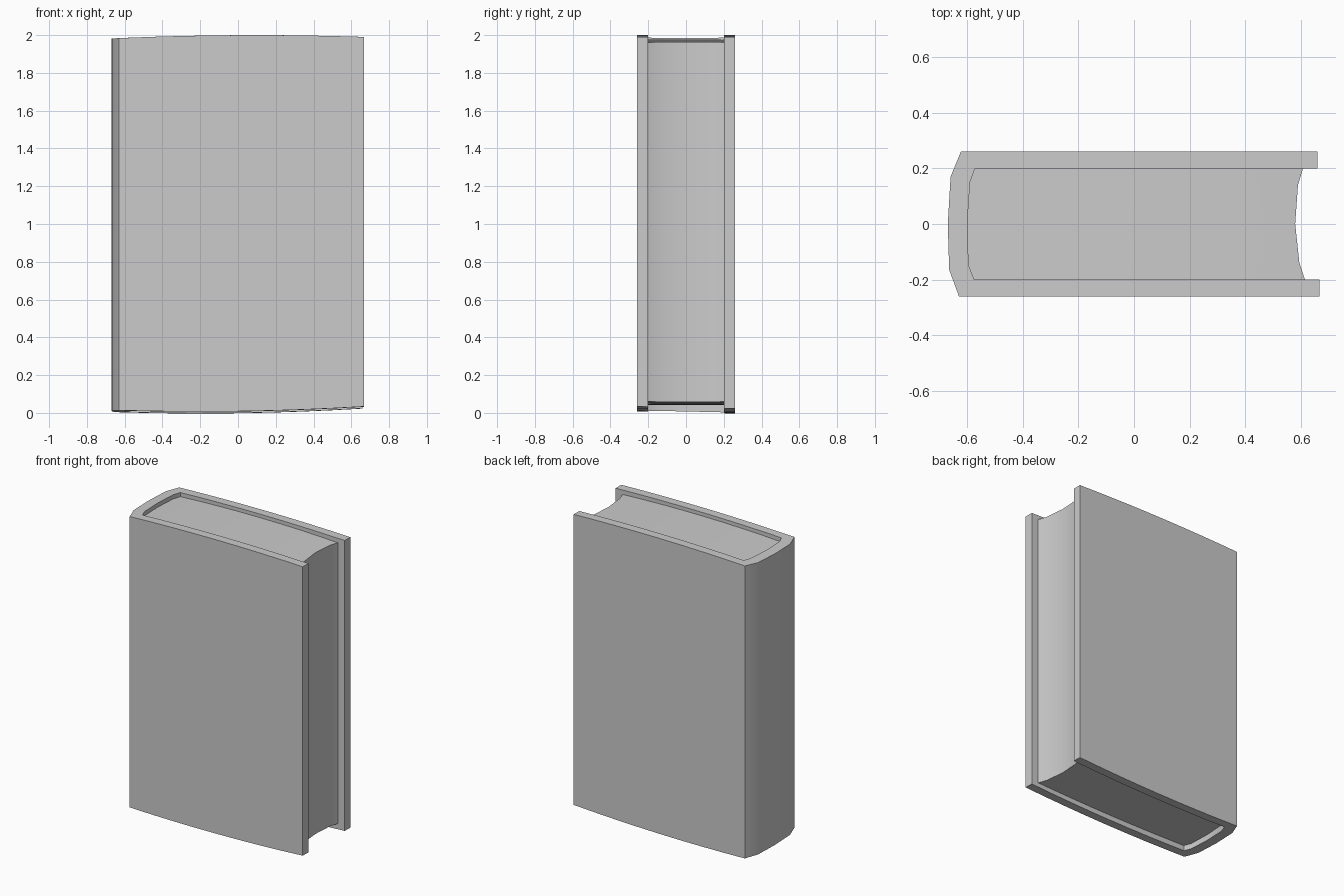
import bpy, bmesh

cube = bpy.data.objects.get("Cube")
if cube:
    bpy.data.objects.remove(cube, do_unlink=True)

grey = bpy.data.materials.new("plain_grey")
grey.use_nodes = True
colour = (0.6, 0.6, 0.6, 1)
grey.diffuse_color = colour
grey.node_tree.nodes["Principled BSDF"].inputs["Base Color"].default_value = colour

SEGMENTS = 8


def lerp(a, b, t):
    return tuple(p + (q - p) * t for p, q in zip(a, b))


def cover_top(x, y):
    return 2 - 0.03 * (x - 0.1) ** 2


def cover_bottom(x, y):
    return 0.006 + 0.035 * (x + 0.2) ** 2 - 0.02 * y - 0.004


def page_top(x, y):
    return 1.976 - 0.045 * (x - 0.05) ** 2


def page_bottom(x, y):
    return 0.042 + 0.03 * (x + 0.15) ** 2


def slab(name, rows, top, bottom):
    """Solid from a grid of plan points, between two gently bowed surfaces."""
    bm = bmesh.new()
    layers = [[[bm.verts.new((x, y, level(x, y))) for x, y in row] for row in rows]
              for level in (top, bottom)]
    n, m = len(rows), len(rows[0])
    for layer in layers:
        for i in range(n - 1):
            for j in range(m - 1):
                bm.faces.new((layer[i][j], layer[i + 1][j],
                              layer[i + 1][j + 1], layer[i][j + 1]))
    # walls around the rim of the grid
    rim = ([(i, 0) for i in range(n)] + [(n - 1, j) for j in range(1, m)]
           + [(i, m - 1) for i in range(n - 2, -1, -1)]
           + [(0, j) for j in range(m - 2, 0, -1)])
    for (a, b), (c, d) in zip(rim, rim[1:] + rim[:1]):
        bm.faces.new((layers[0][a][b], layers[0][c][d],
                      layers[1][c][d], layers[1][a][b]))
    bmesh.ops.recalc_face_normals(bm, faces=bm.faces)
    mesh = bpy.data.meshes.new(name)
    bm.to_mesh(mesh)
    bm.free()
    mesh.materials.append(grey)
    obj = bpy.data.objects.new(name, mesh)
    bpy.context.collection.objects.link(obj)
    bpy.ops.object.select_all(action="DESELECT")
    obj.select_set(True)
    bpy.context.view_layer.objects.active = obj
    bpy.ops.object.shade_smooth_by_angle(angle=0.6)
    return obj


# Spine cross-section, front to back: outer and inner points
spine_outer = [(-0.63, -0.26), (-0.665, -0.165), (-0.67, 0), (-0.66, 0.17), (-0.623, 0.26)]
spine_inner = [(-0.575, -0.2), (-0.595, -0.15), (-0.6, 0), (-0.59, 0.15), (-0.572, 0.2)]

# Fore-edge of the pages, hollowed to echo the spine
fore_edge = [(0.615, -0.2), (0.595, -0.14), (0.58, 0), (0.59, 0.14), (0.608, 0.2)]

# Cover: front board, spine and back board in one wrapped strip
spine = list(zip(spine_outer, spine_inner))
front_edge = ((0.667, -0.26), (0.667, -0.2))
back_edge = ((0.66, 0.26), (0.66, 0.2))


def board(start, end):
    return [[lerp(start[k], end[k], i / SEGMENTS) for k in (0, 1)]
            for i in range(SEGMENTS)]


cover_rows = board(front_edge, spine[0]) + spine[:-1]
cover_rows += board(spine[-1], back_edge) + [back_edge]
slab("book_cover", cover_rows, cover_top, cover_bottom)

# Page block filling the cover
page_rows = [[lerp(a, b, i / SEGMENTS) for a, b in zip(spine_inner, fore_edge)]
             for i in range(SEGMENTS + 1)]
slab("page_block", page_rows, page_top, page_bottom)
